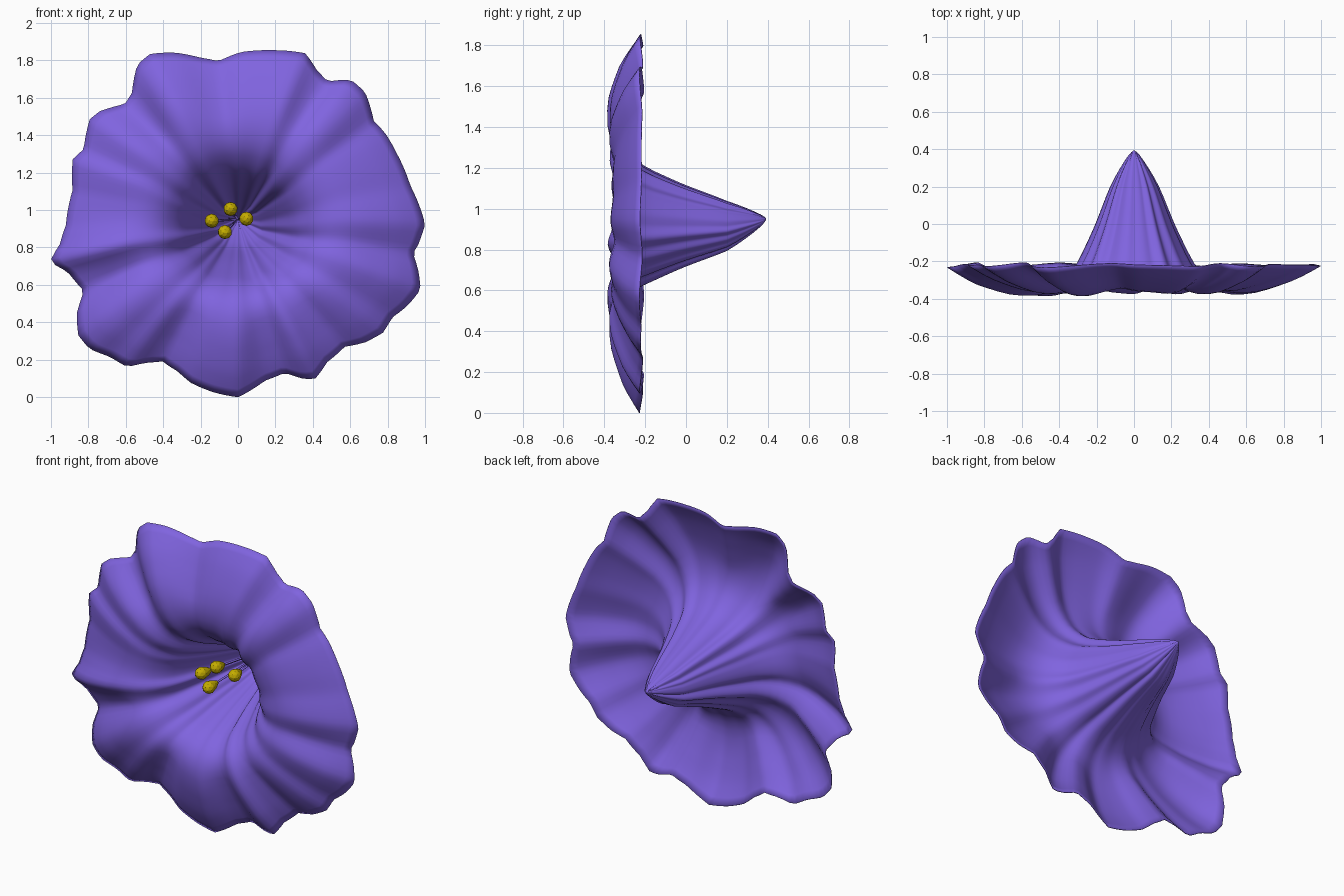
import bpy, bmesh, math
from mathutils import Vector

if "Cube" in bpy.data.objects:
    bpy.data.objects.remove(bpy.data.objects["Cube"])

def material(name, rgb):
    m = bpy.data.materials.new(name)
    m.diffuse_color = (*rgb, 1)
    m.use_nodes = True
    m.node_tree.nodes["Principled BSDF"].inputs["Base Color"].default_value = m.diffuse_color
    return m

PURPLE = material("petal purple", (0.215, 0.127, 0.74))
GOLD = material("pollen gold", (0.56, 0.42, 0.0))
CZ = 0.95          # height of the flower axis

# Ruffled rim: angle in degrees, radius
RIM = [(-1.5, 1.0), (11, .938), (22, .919), (30, .911), (36, .896), (45, .96), (51, .959),
       (57, .877), (62, .90), (68, .957), (79, .92), (89, .893), (97, .851), (103, .885),
       (111, .954), (118, 1.0), (123, .986), (130, .881), (134.5, .862), (142, .937),
       (146, .955), (155.6, .905), (160, .939), (170, .897), (182, .92), (188, .961),
       (192.7, 1.03), (197, .952), (205, .907), (210.5, 1.0), (216, 1.054), (221, 1.053),
       (227, 1.003), (233, .986), (237, .912), (242, .859), (248.5, .874), (254, .909),
       (262, .933), (270, .95), (279.5, .873), (287, .856), (293, .928), (296, .945),
       (302, .899), (310, .888), (316, .945), (322, .983), (327.5, .976), (333, 1.016),
       (339, 1.045), (344, 1.002), (349, .952), (352, .972)]
# Trumpet profile: fraction of rim radius, depth y
PROFILE = [(0.004, .39), (.03, .365), (.08, .29), (.13, .2), (.172, .1), (.213, 0), (.26, -.1),
           (.318, -.21), (.37, -.275), (.45, -.335), (.56, -.36), (.68, -.345), (.8, -.31),
           (.9, -.272), (1, -.22)]

def rim_linear(deg):
    pts = RIM + [(RIM[0][0] + 360, RIM[0][1])]
    deg = (deg + 1.5) % 360 - 1.5
    for (a, ra), (b, rb) in zip(pts, pts[1:]):
        if a <= deg <= b:
            return ra + (rb - ra) * (deg - a) / (b - a)
    return RIM[0][1]

def average(values, j, w):
    n = len(values)
    return sum(values[(j + k) % n] for k in range(-w, w + 1)) / (2 * w + 1)

def catmull(p, steps):
    v = [Vector(q) for q in p]
    out = []
    for i in range(len(v) - 1):
        a, b, c, d = v[max(i - 1, 0)], v[i], v[i + 1], v[min(i + 2, len(v) - 1)]
        for k in range(steps):
            t = k / steps
            out.append(.5 * (2 * b + (c - a) * t + (2 * a - 5 * b + 4 * c - d) * t * t
                             + (3 * b - a - 3 * c + d) * t ** 3))
    return out + [v[-1]]

def finish(bm, name, mat, smooth=False):
    me = bpy.data.meshes.new(name)
    bm.to_mesh(me)
    bm.free()
    me.materials.append(mat)
    for p in me.polygons:
        p.use_smooth = smooth
    ob = bpy.data.objects.new(name, me)
    bpy.context.collection.objects.link(ob)
    return ob

# Pleated trumpet: lobes come forward, notches fall back, folds run into the throat
N = 180
raw = [rim_linear(360 * j / N) for j in range(N)]
rim = [average(raw, j, 0) for j in range(N)]
pleat = [average(rim, j, 1) - average(rim, j, 9) for j in range(N)]
broad = [average(rim, j, 5) for j in range(N)]
bm = bmesh.new()
rings = []
for s, y in catmull(PROFILE, 2):
    ring = []
    limb = max(0, min(1, (s - .28) / .4))
    fold = .5 * limb if s < .85 else .5 - 2 * (s - .85)
    # the throat sags a little below the axis
    sag = .035 * min(1, s / .13) * max(0, min(1, (.6 - s) / .3))
    for j in range(N):
        a = math.tau * j / N
        r = s * (broad[j] + (rim[j] - broad[j]) * s)
        r *= 1 - 1.5 * pleat[j] * (1 - limb)
        ring.append(bm.verts.new((r * math.cos(a), y - pleat[j] * fold,
                                  CZ - sag + r * math.sin(a))))
    rings.append(ring)
for p, q in zip(rings, rings[1:]):
    for j in range(N):
        k = (j + 1) % N
        bm.faces.new((p[j], q[j], q[k], p[k]))
bm.faces.new(rings[0])
petals = finish(bm, "petal_trumpet", PURPLE, smooth=True)
mod = petals.modifiers.new("thickness", "SOLIDIFY")
mod.thickness = 0.004
mod.offset = 0

# Stamens: thin filament from the throat base with a pear-shaped anther
base = Vector((0, .34, CZ))
for i, tip in enumerate([(-.04, -.155, 1.005), (-.14, -.16, .942),
                         (.045, -.095, .953), (-.07, -.185, .882)]):
    tip = Vector(tip)
    axis = (tip - base).normalized()
    turn = axis.to_track_quat('Z', 'Y').to_matrix().to_4x4()

    bm = bmesh.new()
    bmesh.ops.create_icosphere(bm, subdivisions=2, radius=1)
    for v in bm.verts:
        w = .038 * (1 + .45 * min(v.co.z, 0))
        length = .045 if v.co.z > 0 else .075
        v.co = Vector((v.co.x * w, v.co.y * w, v.co.z * length))
    bm.transform(turn)
    bmesh.ops.translate(bm, verts=bm.verts, vec=tip)
    finish(bm, f"anther_{i + 1}", GOLD)

    bm = bmesh.new()
    bmesh.ops.create_cone(bm, cap_ends=True, segments=8, radius1=.006, radius2=.006,
                          depth=(tip - base).length)
    bm.transform(turn)
    bmesh.ops.translate(bm, verts=bm.verts, vec=(tip + base) / 2)
    finish(bm, f"filament_{i + 1}", PURPLE, smooth=True)
